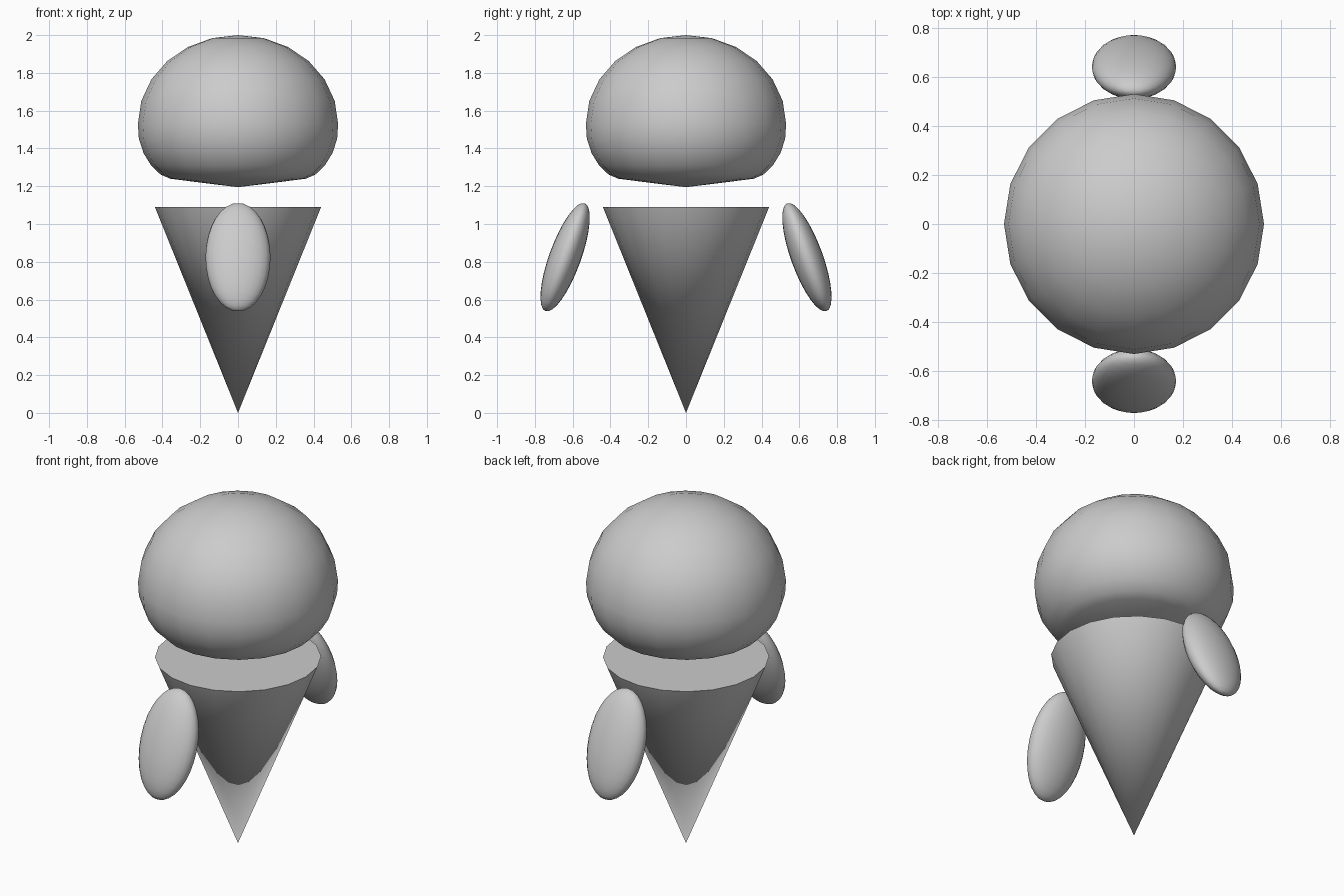
import bpy, bmesh, math
from mathutils import Matrix

if "Cube" in bpy.data.objects:
    bpy.data.objects.remove(bpy.data.objects["Cube"])


def finish(bm, name, angle):
    bmesh.ops.recalc_face_normals(bm, faces=bm.faces)
    mesh = bpy.data.meshes.new(name)
    bm.to_mesh(mesh)
    bm.free()
    ob = bpy.data.objects.new(name, mesh)
    bpy.context.collection.objects.link(ob)
    bpy.ops.object.select_all(action='DESELECT')
    ob.select_set(True)
    bpy.context.view_layer.objects.active = ob
    bpy.ops.object.shade_smooth_by_angle(angle=math.radians(angle))
    return ob


def lathe(name, profile, sides=20, angle=50):
    # Profile is (radius, height); radius 0 closes to a single point
    bm = bmesh.new()
    rings = []
    for r, z in profile:
        n = sides if r > 0 else 1
        rings.append([bm.verts.new((r * math.cos(math.tau * i / sides),
                                    r * math.sin(math.tau * i / sides), z))
                      for i in range(n)])
    for a, b in zip(rings, rings[1:]):
        for i in range(sides):
            j = (i + 1) % sides
            corners = [a[i % len(a)], a[j % len(a)], b[j % len(b)], b[i % len(b)]]
            bm.faces.new(list(dict.fromkeys(corners)))
    for ring in (rings[0], rings[-1]):
        if len(ring) > 1:
            bm.faces.new(ring)
    return finish(bm, name, angle)


# Cone body: point at the ground, flat cap on top
lathe("body", [(0, 0), (0.44, 1.09)])

# Head: domed top, fuller flattened underside
dome = [(0.53 * math.sin(math.radians(a)), 1.53 + 0.47 * math.cos(math.radians(a)))
        for a in range(15, 91, 15)]
under = [(0.525, 1.45), (0.50, 1.375), (0.46, 1.31), (0.41, 1.262),
         (0.36, 1.24), (0.18, 1.217), (0, 1.195)]
lathe("head", [(0, 2.0)] + dome + under)

# Floating hands: tilted flat ellipsoids on both sides
for side, name in ((-1, "front_hand"), (1, "back_hand")):
    bm = bmesh.new()
    bmesh.ops.create_uvsphere(
        bm, u_segments=24, v_segments=16, radius=1,
        matrix=Matrix.Translation((0, side * 0.64, 0.824))
        @ Matrix.Rotation(side * math.radians(20), 4, 'X')
        @ Matrix.Diagonal((0.172, 0.084, 0.304, 1)))
    finish(bm, name, 60)
